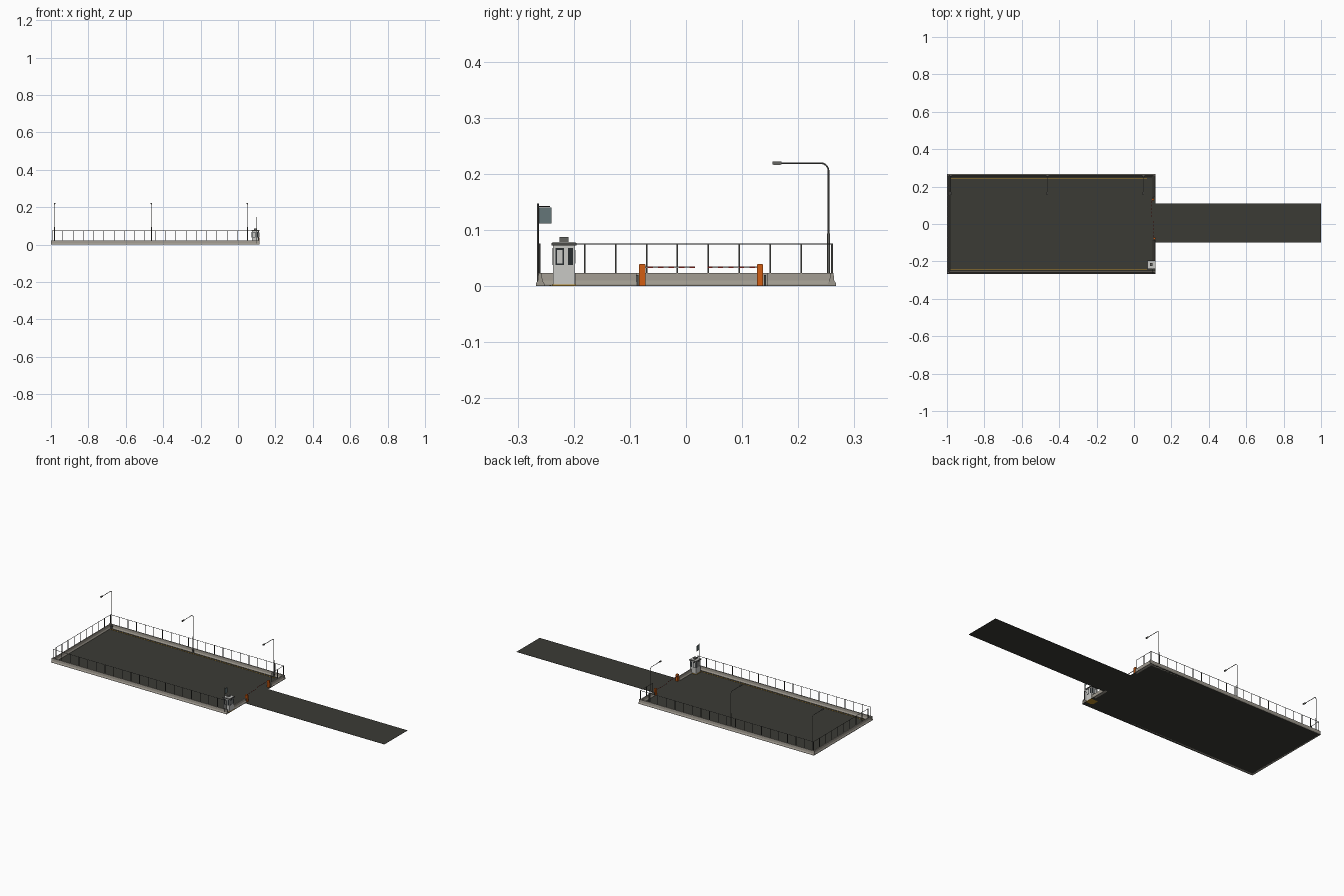
import bpy, bmesh, math
from mathutils import Vector

if "Cube" in bpy.data.objects:
    bpy.data.objects.remove(bpy.data.objects["Cube"])


def mat(name, r, g, b):
    m = bpy.data.materials.new(name)
    m.diffuse_color = (r, g, b, 1)
    m.use_nodes = True
    m.node_tree.nodes["Principled BSDF"].inputs["Base Color"].default_value = m.diffuse_color
    return m


ASPHALT = mat("asphalt", .044, .044, .036)
CONCRETE = mat("concrete", .34, .315, .27)
STEEL = mat("dark steel", .07, .07, .065)
LAMP = mat("lamp grey", .13, .13, .12)
ORANGE = mat("orange", .65, .11, .006)
WHITE = mat("booth grey", .58, .58, .56)
GLASS = mat("dark glass", .02, .025, .028)
SIGN = mat("sign grey blue", .13, .18, .19)
YELLOW = mat("yellow", .5, .26, .02)
RED = mat("barrier red", .4, .03, .02)


def finish(name, bm, *mats):
    bmesh.ops.recalc_face_normals(bm, faces=bm.faces)
    me = bpy.data.meshes.new(name)
    bm.to_mesh(me)
    bm.free()
    ob = bpy.data.objects.new(name, me)
    for m in mats:
        me.materials.append(m)
    bpy.context.collection.objects.link(ob)
    return ob


def add_box(bm, x0, x1, y0, y1, z0, z1, mi=0):
    vs = bmesh.ops.create_cube(bm, size=1)["verts"]
    for v in vs:
        v.co = Vector((x1 if v.co.x > 0 else x0, y1 if v.co.y > 0 else y0, z1 if v.co.z > 0 else z0))
    for f in {f for v in vs for f in v.link_faces}:
        f.material_index = mi


def box(name, m, *dims):
    bm = bmesh.new()
    add_box(bm, *dims)
    return finish(name, bm, m)


def tube(name, m, pts, r):
    cu = bpy.data.curves.new(name, "CURVE")
    cu.dimensions = "3D"
    cu.bevel_depth, cu.bevel_resolution, cu.use_fill_caps = r, 2, True
    s = cu.splines.new("POLY")
    s.points.add(len(pts) - 1)
    for p, c in zip(s.points, pts):
        p.co = (*c, 1)
    cu.materials.append(m)
    ob = bpy.data.objects.new(name, cu)
    bpy.context.collection.objects.link(ob)
    return ob


X0, X1, W = -.992, .107, .26     # wall centre lines
GATE_S, GATE_N = -.088, .144     # edges of the entrance

# Ground: lot and access road
box("lot_floor", ASPHALT, -1, .115, -.267, .267, 0, .001)
box("access_road", ASPHALT, .115, 1, -.10, .11, 0, .001)


# Concrete walls with a flared foot
def wall(name, a, b):
    prof = [(.0075, 0), (.0075, .004), (.0042, .010), (.0028, .0235)]
    prof += [(-u, z) for u, z in reversed(prof)]
    a, b = Vector((*a, 0)), Vector((*b, 0))
    d = (b - a).normalized()
    n = Vector((-d.y, d.x, 0))
    bm = bmesh.new()
    ends = [[bm.verts.new(p + n * u + Vector((0, 0, z))) for u, z in prof] for p in (a, b)]
    for ring in ends:
        bm.faces.new(ring)
    for i in range(len(prof)):
        j = (i + 1) % len(prof)
        bm.faces.new((ends[0][i], ends[0][j], ends[1][j], ends[1][i]))
    finish(name, bm, CONCRETE)


# Railing: posts with a thin top rail
def fence(name, a, b, n):
    bm = bmesh.new()
    for i in range(n + 1):
        x, y = (a[k] + (b[k] - a[k]) * i / n for k in (0, 1))
        add_box(bm, x - .0013, x + .0013, y - .0013, y + .0013, .02, .076)
    xs, ys = sorted((a[0], b[0])), sorted((a[1], b[1]))
    add_box(bm, xs[0] - .0008, xs[1] + .0008, ys[0] - .0008, ys[1] + .0008, .074, .0756)
    finish(name, bm, STEEL)


for side, s in (("front", -1), ("back", 1)):
    wall(side + "_wall", (-1, s * W), (.115, s * W))
    fence(side + "_fence", (X0, s * (W + .001)), (X1, s * (W + .001)), 20)
    y = s * .242
    box(side + "_kerb_line", YELLOW, -.98, .07, y - .001, y + .001, .0005, .002)
wall("left_wall", (X0, -W), (X0, W))
fence("left_fence", (X0, -W + .0245), (X0, W), 9)
wall("right_back_wall", (X1, GATE_N), (X1, W))
fence("right_back_fence", (X1, .15), (X1, W), 2)
wall("right_front_wall", (X1, -.197), (X1, GATE_S))

# Street lamps with a curved arm
for i, x in enumerate((-.98, -.463, .05)):
    y, top, r = .254, .219, .014
    arc = [(x, y - r + r * math.cos(t * math.pi / 12), top - r + r * math.sin(t * math.pi / 12)) for t in range(7)]
    tube(f"lamp_pole_{i}", LAMP, [(x, y, 0)] + arc + [(x, .165, top)], .0015)
    tube(f"lamp_base_{i}", LAMP, [(x, y, 0), (x, y, .094)], .0026)
    box(f"lamp_foot_{i}", STEEL, x - .005, x + .005, y - .005, y + .005, 0, .018)
    box(f"lamp_head_{i}", LAMP, x - .0035, x + .0035, .154, .17, .2165, .222)
    box(f"lamp_lens_{i}", WHITE, x - .0025, x + .0025, .156, .168, .216, .217)

# Guard booth
bx0, bx1, by0, by1 = .074, .113, -.237, -.198
box("booth_base", YELLOW, bx0 - .002, bx1 + .002, by0 - .002, by1 + .002, 0, .003)
box("booth_body", WHITE, bx0, bx1, by0, by1, .003, .072)
box("booth_roof_trim", STEEL, bx0 - .003, bx1 + .003, by0 - .003, by1 + .003, .072, .0765)
box("booth_roof", WHITE, bx0 - .001, bx1 + .001, by0 - .001, by1 + .001, .0765, .0785)
box("booth_cooler", LAMP, .086, .1, -.225, -.209, .078, .087)
bm = bmesh.new()
e = .0006
for a, b in ((.004, .020), (.027, .036)):      # window plates, glass with a pale pane
    for o, mi in ((0, 0), (.0035, 1)):
        k = e * (1 + mi)
        if mi and b - a < .012:
            continue
        z0, z1 = .037 + o, .068 - o
        for face in (bx0, bx1):
            add_box(bm, face - k, face + k, by0 + a + o, by0 + b - o, z0, z1, mi)
        for face in (by0, by1):
            add_box(bm, bx0 + a + o, bx0 + b - o, face - k, face + k, z0, z1, mi)
finish("booth_windows", bm, GLASS, WHITE)

# Hanging sign
tube("sign_pole", STEEL, [(.1, -.264, 0), (.1, -.264, .147)], .0018)
tube("sign_arm", STEEL, [(.1, -.264, .142), (.1, -.242, .142)], .001)
box("sign_board", SIGN, .099, .101, -.262, -.24, .111, .14)

# Entrance gates with striped arms
for name, x, y, tip in (("front", .11, -.078, .016), ("back", .102, .132, .038)):
    s = 1 if tip > y else -1
    box(name + "_gate_post", ORANGE, x - .006, x + .006, y - .0055, y + .0055, .001, .038)
    box(name + "_gate_cap", ORANGE, x - .005, x + .005, y - .0045, y + .0045, .038, .0395)
    box(name + "_gate_bollard", STEEL, x - .003, x + .003, y - s * .009 - .002, y - s * .009 + .002, 0, .02)
    bm = bmesh.new()
    n = 10
    for i in range(n):
        a, b = (y + (tip - y) * t / n for t in (i, i + 1))
        add_box(bm, x - .008, x - .006, min(a, b), max(a, b), .0318, .0345, i % 2)
    finish(name + "_gate_arm", bm, WHITE, RED)
